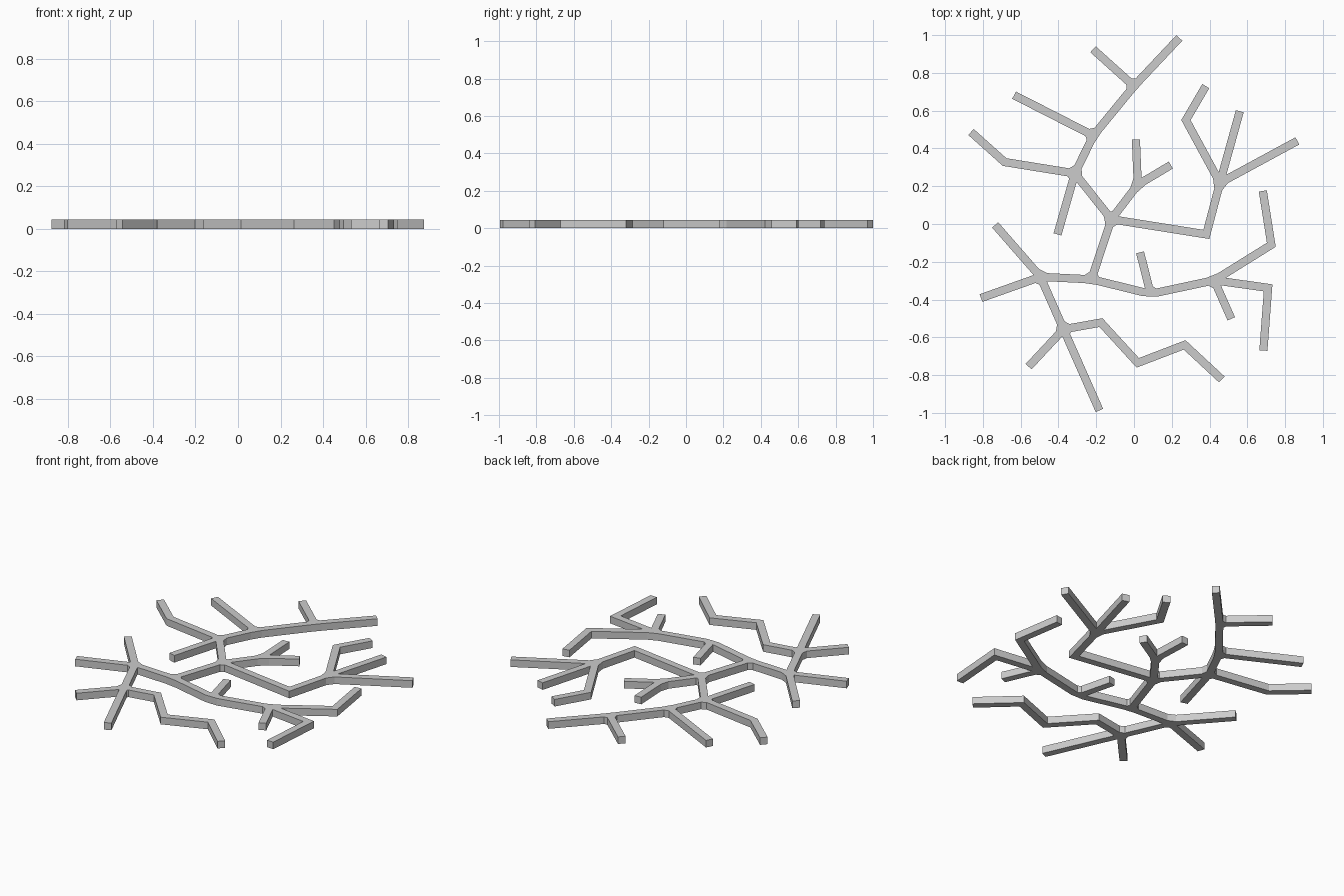
import bpy, bmesh
from math import atan2, pi, tan, cos, sin
from mathutils import Vector

if "Cube" in bpy.data.objects:
    bpy.data.objects.remove(bpy.data.objects["Cube"])

W, H, D = 0.0215, 0.043, 0.036   # half width, height, joint size

# branch points
P = dict(
    A=(-.12, .025), B=(-.313, .268), C=(-.215, .468), D=(0, .73),
    D1=(.24, .985), D2=(-.217, .925), C1=(-.635, .682),
    B1=(-.685, .328), B2=(-.863, .487), B3=(-.405, -.055),
    E=(.02, .208), E1=(.01, .447), E2=(.195, .312),
    F=(.383, -.055), G=(.455, .218), G1=(.275, .55), G2=(.38, .73),
    G3=(.56, .597), G4=(.865, .44),
    Q=(-.225, -.293), I=(-.495, -.28), I1=(-.735, -.005), I2=(-.81, -.392),
    J=(-.373, -.557), J1=(-.558, -.755), J2=(-.183, -.987),
    J3=(-.175, -.522), J4=(.02, -.735), J5=(.268, -.64), J6=(.465, -.823),
    K=(.088, -.37), K1=(.032, -.15), L=(.425, -.298), L1=(.515, -.502),
    L2=(.71, -.338), L3=(.685, -.67), L4=(.727, -.11), L5=(.682, .175))
P = {k: Vector(v) for k, v in P.items()}

# chains of branches
chains = ["A B C D D1", "D D2", "C C1", "B B1 B2", "B B3", "A E E1", "E E2",
          "A F G G1 G2", "G G3", "G G4", "A Q I I1", "I I2", "I J J1", "J J2",
          "J J3 J4 J5 J6", "Q K L L1", "K K1", "L L2 L3", "L L4 L5"]
edges = [e for c in chains for e in zip(c.split(), c.split()[1:])]
near = {k: [] for k in P}
for a, b in edges:
    near[a].append(b)
    near[b].append(a)

bm = bmesh.new()
ends = {}   # (node, neighbour) -> right and left vertices of the arm's start


def direction(n, m):
    return (P[m] - P[n]).normalized()


def vert(n, m, along, side):
    d = direction(n, m)
    p = P[n] + d * along + Vector((-d.y, d.x)) * side
    return bm.verts.new((p.x, p.y, 0))


def add_face(loop):
    out = []
    for v in loop:
        if v not in out:
            out.append(v)
    if len(out) > 2:
        bm.faces.new(out)


# joints: mitred bends, chamfered junctions, square tips
for n, ms in near.items():
    if len(ms) == 1:
        ends[n, ms[0]] = [vert(n, ms[0], 0, -W), vert(n, ms[0], 0, W)]
        continue
    ms.sort(key=lambda m: atan2(*direction(n, m).yx))
    for m in ms:
        ends[n, m] = [None, None]
    for i, m in enumerate(ms):
        q = ms[(i + 1) % len(ms)]
        gap = (atan2(*direction(n, q).yx) - atan2(*direction(n, m).yx)) % (2 * pi)
        reach = W / tan(gap / 2)
        if len(ms) == 2 or reach > D:
            ends[n, m][1] = ends[n, q][0] = vert(n, m, reach, W)
        else:
            ends[n, m][1] = vert(n, m, D, W)
            ends[n, q][0] = vert(n, q, D, -W)
    add_face([v for m in ms for v in ends[n, m]])

# straight arms
for a, b in edges:
    r, l = ends[a, b]
    r2, l2 = ends[b, a]
    add_face([r, l2, r2, l])

# thicken upward
bmesh.ops.recalc_face_normals(bm, faces=bm.faces)
res = bmesh.ops.extrude_face_region(bm, geom=bm.faces[:], use_keep_orig=True)
bmesh.ops.translate(bm, vec=(0, 0, H),
                    verts=[g for g in res["geom"] if isinstance(g, bmesh.types.BMVert)])
bmesh.ops.recalc_face_normals(bm, faces=bm.faces)
me = bpy.data.meshes.new("branches")
bm.to_mesh(me)
bm.free()
ob = bpy.data.objects.new("branches", me)
bpy.context.collection.objects.link(ob)
